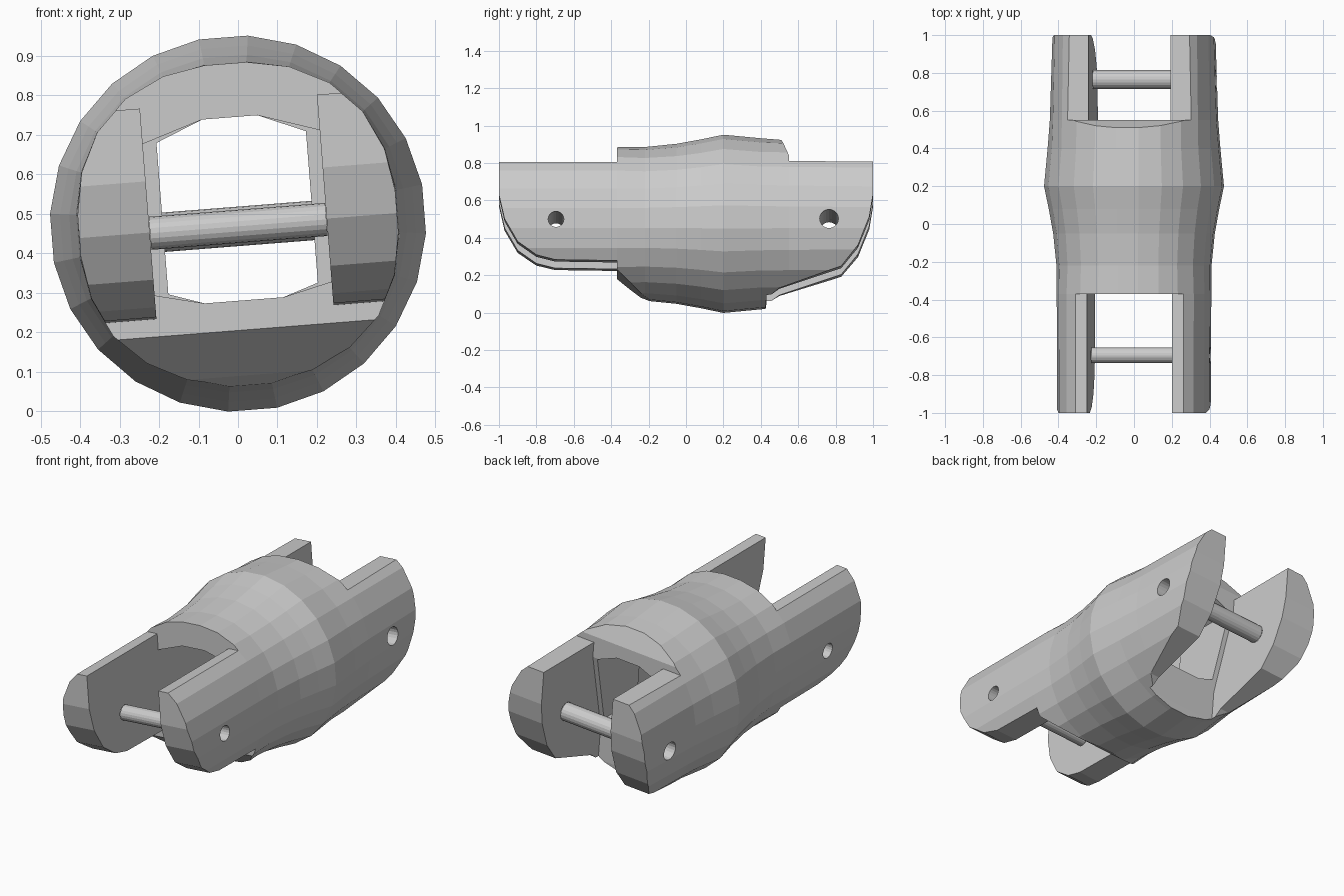
import bpy, bmesh
from math import sin, cos, pi, radians
from mathutils import Matrix, Vector

if "Cube" in bpy.data.objects:
    bpy.data.objects.remove(bpy.data.objects["Cube"])

CZ = 0.475                      # height of the long axis
# the whole part is rolled a little about its long axis
ROLL = (Matrix.Translation((0, 0, CZ)) @ Matrix.Rotation(radians(-4.5), 4, 'Y')
        @ Matrix.Translation((0, 0, -CZ)))


def make(name, bm):
    bmesh.ops.recalc_face_normals(bm, faces=bm.faces)
    me = bpy.data.meshes.new(name)
    bm.to_mesh(me)
    bm.free()
    ob = bpy.data.objects.new(name, me)
    bpy.context.collection.objects.link(ob)
    return ob


def loft(name, rings, caps=True):
    bm = bmesh.new()
    loops = [[bm.verts.new(p) for p in ring] for ring in rings]
    n = len(loops[0])
    for a, b in zip(loops, loops[1:]):
        for i in range(n):
            j = (i + 1) % n
            bm.faces.new((a[i], a[j], b[j], b[i]))
    if caps:
        bm.faces.new(loops[0])
        bm.faces.new(loops[-1])
    return make(name, bm)


def prism_x(name, yz, half):
    return loft(name, [[(x, y, z) for y, z in yz] for x in (-half, half)])


def prism_y(name, xz, y0, y1):
    return loft(name, [[(x, y, z) for x, z in xz] for y in (y0, y1)])


def tube_x(name, y, z, r, half, caps, n=20):
    ring = [(y + r * cos(2 * pi * i / n), z + r * sin(2 * pi * i / n)) for i in range(n)]
    return loft(name, [[(x, a, b) for a, b in ring] for x in (-half, half)], caps)


def boolean(ob, cutter, op='DIFFERENCE'):
    cutter.hide_render = True
    m = ob.modifiers.new('cut', 'BOOLEAN')
    m.operation, m.object, m.solver = op, cutter, 'EXACT'
    bpy.context.view_layer.objects.active = ob
    bpy.ops.object.modifier_apply(modifier=m.name)
    bpy.data.objects.remove(cutter)


def section(y, r, power, n=24):
    # rounded cross-section, squarer where power is above 2
    ring = []
    for i in range(n):
        a = 2 * pi * (i + 0.5) / n
        k = (abs(cos(a)) ** power + abs(sin(a)) ** power) ** (-1 / power)
        ring.append((r * k * cos(a), y, CZ + r * k * sin(a)))
    return ring


# Link body: bulging barrel along y
stations = [(-1, .405, 2.35), (-.37, .408, 2.3), (-.22, .41, 2.15), (-.05, .428, 2.05),
            (.08, .452, 2), (.2, .477, 2), (.4, .458, 2), (.55, .445, 2.15), (1, .43, 2.3)]
body = loft('link_body', [section(*s) for s in stations])

# Side silhouette: flat arm tops, rounded arm ends, scooped underside
boolean(body, prism_x('side_outline', [
    (-1, .785), (-.37, .785), (-.37, .97), (.49, .97), (.55, .82), (.55, .785),
    (1, .785), (1, .6), (.98, .48), (.92, .33), (.83, .22), (.5, .11), (.43, .06),
    (.41, -.1), (-.17, -.1), (-.17, .05), (-.24, .09), (-.37, .205), (-.37, .25),
    (-.7, .255), (-.8, .28), (-.9, .35), (-.97, .47), (-1, .6)], 0.6), 'INTERSECT')

# Fork slots at both ends
boolean(body, prism_x('front_slot', [(-1.1, -.2), (-.37, -.2), (-.37, 1.1), (-1.1, 1.1)], .225))
boolean(body, prism_x('back_slot', [(1.1, -.2), (.43, -.2), (.43, .25), (.55, .7),
                                    (.55, 1.1), (1.1, 1.1)], .218))


# Hollow through the barrel, wider at the front
def window(w):
    return [(-w, .31), (-.1, .28), (.1, .28), (w, .31), (w, .695), (.07, .745),
            (-.07, .745), (-w, .695)]


boolean(body, prism_y('passage', window(.19), -.6, .8))
boolean(body, prism_y('front_chamber', window(.225), -.6, .15))

# Pin holes, and hollow pins across the slots
parts = [body]
for name, y, r in (('front', -.695, .042), ('back', .765, .05)):
    boolean(body, tube_x(name + '_hole', y, .468, r, .6, True))
    parts.append(tube_x(name + '_pin', y, .468, r, .224 if name == 'front' else .217, False))

for ob in parts:
    ob.data.transform(ROLL)
